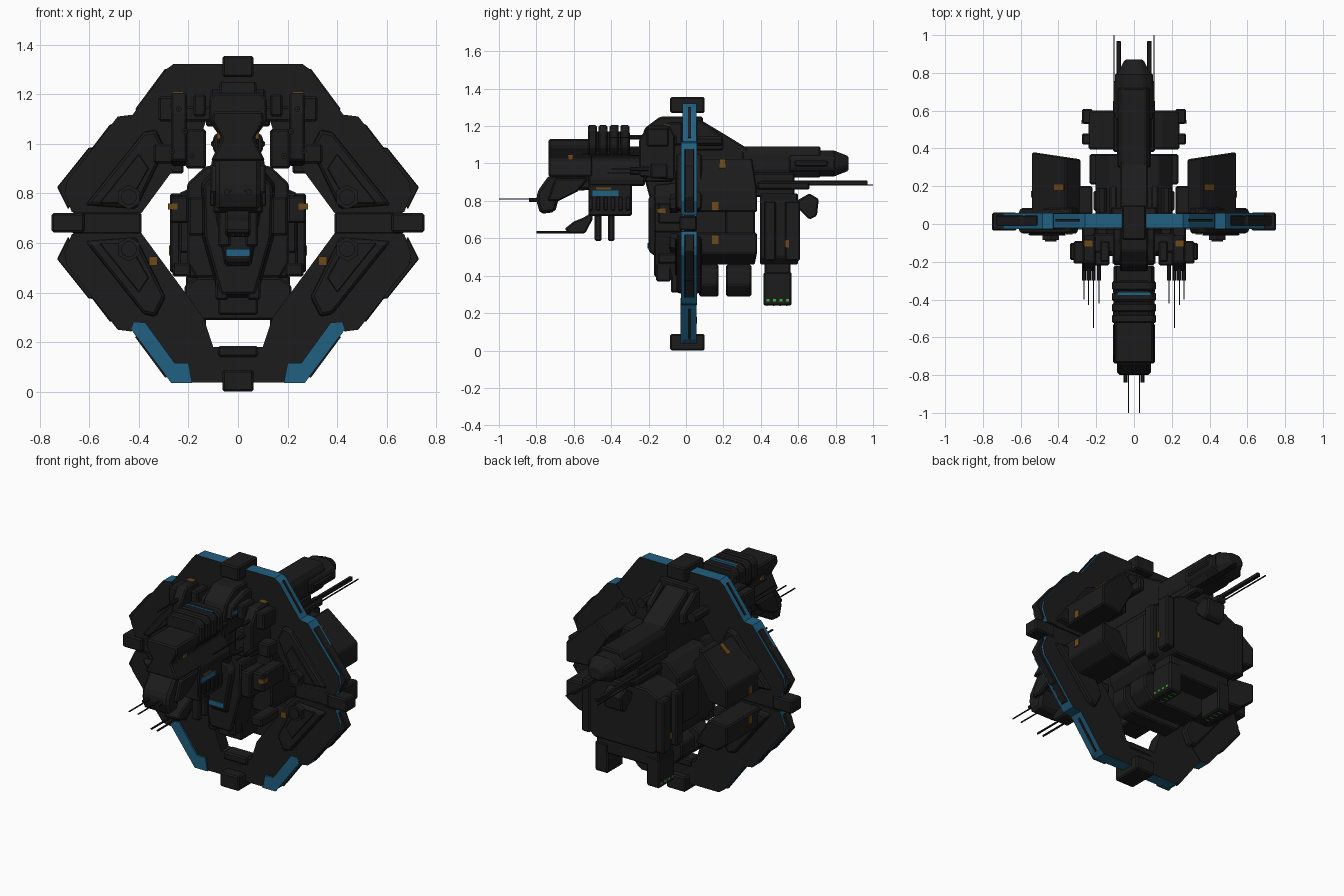
import bpy, bmesh, math
from mathutils import Vector

if "Cube" in bpy.data.objects:
    bpy.data.objects.remove(bpy.data.objects["Cube"])

def mat(name, r, g, b):
    m = bpy.data.materials.new(name)
    m.diffuse_color = (r, g, b, 1)
    m.use_nodes = True
    m.node_tree.nodes["Principled BSDF"].inputs["Base Color"].default_value = m.diffuse_color
    return m

DARK = mat("charcoal hull", .0115, .0115, .0115)
BLUE = mat("blue paint", .015, .115, .22)
RUST = mat("amber marking", .15, .068, .01)
GREEN = mat("green glow", .05, .42, .04)

def finish(name, bm, m, mirror, bevel):
    bmesh.ops.recalc_face_normals(bm, faces=bm.faces)
    me = bpy.data.meshes.new(name)
    bm.to_mesh(me)
    bm.free()
    ob = bpy.data.objects.new(name, me)
    bpy.context.collection.objects.link(ob)
    me.materials.append(m)
    if bevel:
        b = ob.modifiers.new("bevel", 'BEVEL')
        b.width, b.segments, b.limit_method = bevel, 1, 'ANGLE'
    if mirror:
        ob.modifiers.new("mirror", 'MIRROR')
    return ob

# Extrude a 2D profile along an axis; taper scales the far end
def prism(name, pts, axis, lo, hi, m=DARK, mirror=False, bevel=.008, taper=1):
    put = {'x': lambda a, b, t: (t, a, b), 'y': lambda a, b, t: (a, t, b),
           'z': lambda a, b, t: (a, b, t)}[axis]
    ca = sum(p[0] for p in pts) / len(pts)
    cb = sum(p[1] for p in pts) / len(pts)
    bm = bmesh.new()
    A = [bm.verts.new(put(a, b, lo)) for a, b in pts]
    B = [bm.verts.new(put(ca + (a - ca) * taper, cb + (b - cb) * taper, hi)) for a, b in pts]
    bm.faces.new(A)
    bm.faces.new(B)
    n = len(pts)
    for i in range(n):
        j = (i + 1) % n
        bm.faces.new((A[i], A[j], B[j], B[i]))
    return finish(name, bm, m, mirror, bevel)

def box(name, x0, x1, y0, y1, z0, z1, m=DARK, mirror=False, bevel=.008, taper=1):
    return prism(name, [(x0, y0), (x1, y0), (x1, y1), (x0, y1)], 'z', z0, z1, m, mirror, bevel, taper)

def rod(name, x, y0, y1, z, r, m=DARK, mirror=False, n=8, r2=None):
    pts = [(x + r * math.cos(2 * math.pi * (i + .5) / n), z + r * math.sin(2 * math.pi * (i + .5) / n)) for i in range(n)]
    return prism(name, pts, 'y', y0, y1, m, mirror, 0, (r2 or r) / r)

def sym(half):
    return half + [(-x, z) for x, z in reversed(half)]

def flip(pts):  # mirror a front-view profile about the ring's mid height
    return [(x, 1.36 - z) for x, z in pts]

def blue_rim(ob):  # paint faces that point away from the ring centre
    ob.data.materials.append(BLUE)
    for p in ob.data.polygons:
        out = Vector((p.center.x, 0, p.center.z - .68))
        if abs(p.normal.y) < .1 and p.normal.dot(out) > .25:
            p.material_index = 1

# Octagonal ring: two arches with joints
outer = [(.66, .72), (.66, .80), (.29, 1.30), (.26, 1.322)]
inner = [(.10, 1.18), (.14, 1.06), (.39, .72)]
arch = outer + [(-x, z) for x, z in reversed(outer)] + [(-x, z) for x, z in reversed(inner)] + inner
blue_rim(prism("upper_ring", arch, 'y', -.02, .055, bevel=0))
blue_rim(prism("lower_ring", flip(arch), 'y', -.02, .055, bevel=0))
box("ring_joint_bar", .39, .67, -.015, .05, .635, .725, mirror=True)
box("side_clamp", .62, .752, -.035, .06, .642, .72, mirror=True)
box("top_clamp", -.063, .063, -.085, .10, 1.27, 1.355)
box("bottom_clamp", -.063, .063, -.085, .10, 0, .088)
box("bottom_clamp_tab", -.08, .08, -.03, .06, .14, .185)

# Armour, panels and blocks repeated on the four ring arms
armour = [(.43, 1.117), (.485, 1.11), (.69, .85), (.70, .80), (.67, .724), (.60, .724), (.36, 1.04)]
rail = [(.49, 1.06), (.515, 1.08), (.588, .985), (.602, .985), (.73, .825), (.685, .735)]
groove = [(.27, 1.30), (.295, 1.302), (.415, 1.14), (.39, 1.12)]
panel = [(.29, .98), (.33, 1.06), (.38, 1.05), (.62, .75), (.41, .735)]
cap = [(.36, .90), (.40, .96), (.56, .76), (.44, .76)]
for tag, f in (("upper", lambda p: p), ("lower", flip)):
    blue_rim(prism(tag + "_armour", f(armour), 'y', -.026, .058, mirror=True, bevel=0))
    prism(tag + "_rail", f(rail), 'y', -.008, .044, mirror=True, bevel=.004)
    prism(tag + "_groove", f(groove), 'y', .012, .026, mirror=True, bevel=0)
    prism(tag + "_front_panel", f(panel), 'y', -.02, -.05, mirror=True, taper=.93)
    prism(tag + "_back_panel", f(panel), 'y', .05, .085, mirror=True, taper=.93)
    prism(tag + "_panel_cap", f(cap), 'y', -.05, -.06, mirror=True, bevel=.003)
    z = f([(.44, .785)])[0][1]
    rod(tag + "_bolt", .44, -.085, -.045, z, .05, mirror=True, n=6)
    rod(tag + "_bolt_core", .44, -.092, -.08, z, .032, mirror=True, n=12)
# Wedge blocks behind the arms, far end cut at a slant
def wedge(name, pts):
    ob = prism(name, pts, 'y', .05, .36, mirror=True)
    for v in ob.data.vertices:
        if v.co.y > .3:
            v.co.y = .345 + (v.co.x - .3) * .15
wedge("upper_wedge", [(.40, .74), (.54, .74), (.54, .86), (.36, 1.03), (.28, .94)])
wedge("lower_wedge", [(.40, .63), (.54, .63), (.54, .52), (.46, .46), (.30, .46)])
box("wedge_shelf", .22, .40, .05, .20, .88, .95, mirror=True)

# Blue lower corners on the front of the ring
prism("blue_corner", [(.185, .036), (.27, .036), (.43, .25), (.42, .28), (.375, .28), (.255, .115), (.20, .115)],
      'y', -.029, -.019, BLUE, True, 0)

# Central spine
prism("neck", [(-.25, 1.10), (-.22, 1.19), (-.14, 1.25), (.05, 1.25), (.20, 1.16), (.33, 1.08), (.33, .90),
               (.0, .80), (-.17, .73), (-.245, 1.0)], 'x', -.075, .075)
prism("neck_shoulder", [(-.22, 1.10), (-.2, 1.18), (-.08, 1.22), (-.02, 1.22), (-.02, 1.10)], 'x', -.11, .11)
box("neck_blue_mark", .108, .114, -.21, -.14, 1.13, 1.15, BLUE, True, 0)
box("ring_cross_beam", -.12, .12, -.02, .09, 1.10, 1.25)
prism("back_brace", [(.05, 1.23), (.08, 1.23), (.20, 1.14), (.20, 1.07), (.05, 1.07)], 'x', .09, .13, mirror=True)
rod("strut_tube", .17, .06, .19, 1.12, .03, mirror=True)

# Nose, ribs and head
prism("nose", sym([(.10, 1.13), (.105, 1.09), (.065, 1.02), (.11, .93)]), 'y', -.735, -.50)
prism("nose_rear", sym([(.10, 1.09), (.06, 1.02), (.11, .92), (.10, .88)]), 'y', -.52, -.22)
for i in range(4):
    y = -.525 + i * .058
    prism("nose_rib", sym([(.09, 1.205), (.117, 1.18), (.117, 1.09), (.08, 1.04)]), 'y', y, y + .048)
box("rib_core", -.085, .085, -.52, -.30, 1.04, 1.17)
box("rib_blue_band", -.088, .088, -.375, -.36, 1.17, 1.207, BLUE, bevel=0)
box("nose_amber", .07, .085, -.63, -.605, 1.02, 1.045, RUST, True, 0)
prism("head", [(-.80, .80), (-.795, .85), (-.73, .94), (-.52, .94), (-.30, .90), (-.30, .87), (-.67, .85),
               (-.70, .74), (-.78, .73)], 'x', -.09, .09, bevel=.02)
prism("head_cheek", [(-.74, .80), (-.70, .92), (-.52, .92), (-.58, .85), (-.68, .80)], 'x', .08, .112, mirror=True)
prism("jaw", [(-.65, .65), (-.60, .69), (-.55, .71), (-.50, .74), (-.50, .70), (-.54, .625), (-.62, .625)], 'x', -.05, .05)
rod("nose_gun", .045, -.84, -.78, .805, .012, mirror=True)
rod("nose_needle", .03, -1.0, -.78, .81, .004, mirror=True, n=4)
rod("jaw_needle", .02, -.80, -.56, .632, .006, mirror=True, n=6)
# Under-nose gun pods
box("under_mount", -.10, .10, -.52, -.29, .72, .90)
box("under_mount_blue", .098, .106, -.50, -.36, .825, .855, BLUE, True, 0)
box("under_mount_amber", .098, .106, -.48, -.40, .86, .872, RUST, True, 0)
for i in range(6):
    box("under_fin", .095, .112, -.52 + i * .04, -.50 + i * .04, .75, .82, mirror=True, bevel=.003)
for y in (-.47, -.40):
    box("under_barrel", .03, .08, y - .018, y + .018, .585, .73, mirror=True)

# Chest and keel under the neck
prism("chest", sym([(.10, .90), (.15, .84), (.145, .62), (.075, .37)]), 'y', -.02, -.17, taper=.92)
prism("chest_plate", sym([(.08, .84), (.105, .78), (.055, .50)]), 'y', -.16, -.20, taper=.85)
box("chest_blue_plate", -.048, .048, -.207, -.20, .545, .575, BLUE, bevel=0)
box("chest_side_pod", .135, .20, -.17, -.02, .63, .785, mirror=True)
box("hip_box", .19, .265, -.15, .02, .465, .52, mirror=True)
box("shoulder_box", .20, .275, -.15, .05, .68, .79, mirror=True)
box("shoulder_amber", .245, .282, -.156, -.11, .735, .76, RUST, True, 0)
box("keel_foot", .04, .09, -.16, -.08, .37, .50, mirror=True)
box("keel", -.08, .08, -.08, .10, .31, .50)

# Gun pods beside the neck
prism("pod", [(-.25, .93), (-.25, 1.13), (-.20, 1.205), (-.09, 1.205), (-.06, 1.15), (-.06, .91)], 'x', .205, .27, mirror=True)
box("pod_arm", .08, .22, -.15, -.05, 1.09, 1.15, mirror=True)
box("pod_outer", .26, .32, -.21, -.09, 1.09, 1.19, mirror=True)
box("pod_inner", .13, .21, -.22, -.07, .90, 1.06, mirror=True)
box("pod_lower_outer", .26, .34, -.19, -.10, .92, 1.0, mirror=True)
box("pod_neck_side", .13, .18, -.2, -.09, 1.11, 1.2, mirror=True)
box("pod_amber", .22, .265, -.12, -.085, 1.20, 1.21, RUST, True, 0)
for x, y, z in ((.185, -.42, .95), (.215, -.55, 1.05), (.24, -.43, 1.14), (.265, -.40, .97)):
    rod("pod_barrel", x, -.30, -.2, z, .012, mirror=True)
    rod("pod_needle", x, y, -.28, z, .004, mirror=True, n=4)

# Central rear body
body = sym([(.13, .91), (.205, .84), (.205, .52), (.17, .46)])
prism("rear_body", body, 'y', .03, .37)
box("body_side_fin", .19, .235, .21, .37, .56, .80, mirror=True)
belly = sym([(.17, .46), (.215, .43), (.215, .35), (.16, .29)])
prism("belly_front", belly, 'y', .07, .175)
prism("belly_rear", belly, 'y', .215, .35)
# Rear drive block with two legs
prism("drive_block", sym([(.15, .84), (.24, .80), (.24, .50), (.20, .46)]), 'y', .395, .60)
box("drive_side", .22, .275, .42, .48, .48, .80, mirror=True)
box("drive_side_rear", .22, .275, .53, .61, .48, .80, mirror=True)
box("drive_link", -.09, .09, .30, .58, .82, .95)
box("drive_hip", -.21, .21, .42, .56, .36, .47)
box("drive_leg", .13, .215, .415, .565, .24, .42, mirror=True)
for i in range(4):
    box("leg_glow", .213, .218, .43 + i * .035, .447 + i * .035, .262, .275, GREEN, True, 0)
    box("leg_glow_under", .15, .175, .43 + i * .035, .437 + i * .035, .237, .242, GREEN, True, 0)
prism("drive_knob", [(.59, .80), (.66, .84), (.71, .81), (.70, .72), (.66, .70), (.60, .76)], 'x', -.06, .06)

# Tail boom, engine and rear antennae
prism("tail_boom", sym([(.06, 1.09), (.085, 1.05), (.085, .96), (.06, .925)]), 'y', .30, .72)
prism("tail_engine", sym([(.05, 1.07), (.10, 1.03), (.10, .97), (.05, .93)]), 'y', .55, .80)
prism("tail_tip", sym([(.05, 1.07), (.09, 1.03), (.09, .97), (.05, .93)]), 'y', .79, .87, taper=.55)
box("engine_slat", .088, .108, .58, .76, .985, 1.015, mirror=True)
box("rear_blade", .07, .092, .40, .97, .885, .908, mirror=True, bevel=.003)
rod("rear_needle", .105, .60, 1.0, .885, .004, mirror=True, n=4)
box("blade_mount", .05, .11, .38, .66, .86, .90, mirror=True)

# Amber markings on the wedges and ring
box("wedge_amber_upper", .538, .545, .14, .175, .75, .795, RUST, True, 0)
box("wedge_amber_lower", .538, .545, .14, .175, .57, .615, RUST, True, 0)
box("drive_amber", .273, .279, .53, .55, .55, .59, RUST, True, 0)
prism("wedge_amber_top", [(.37, 1.0185), (.42, .971), (.424, .977), (.374, 1.0245)], 'y', .18, .21, RUST, True, 0)
box("ring_amber", .325, .36, -.056, -.047, .51, .545, RUST, True, 0)
